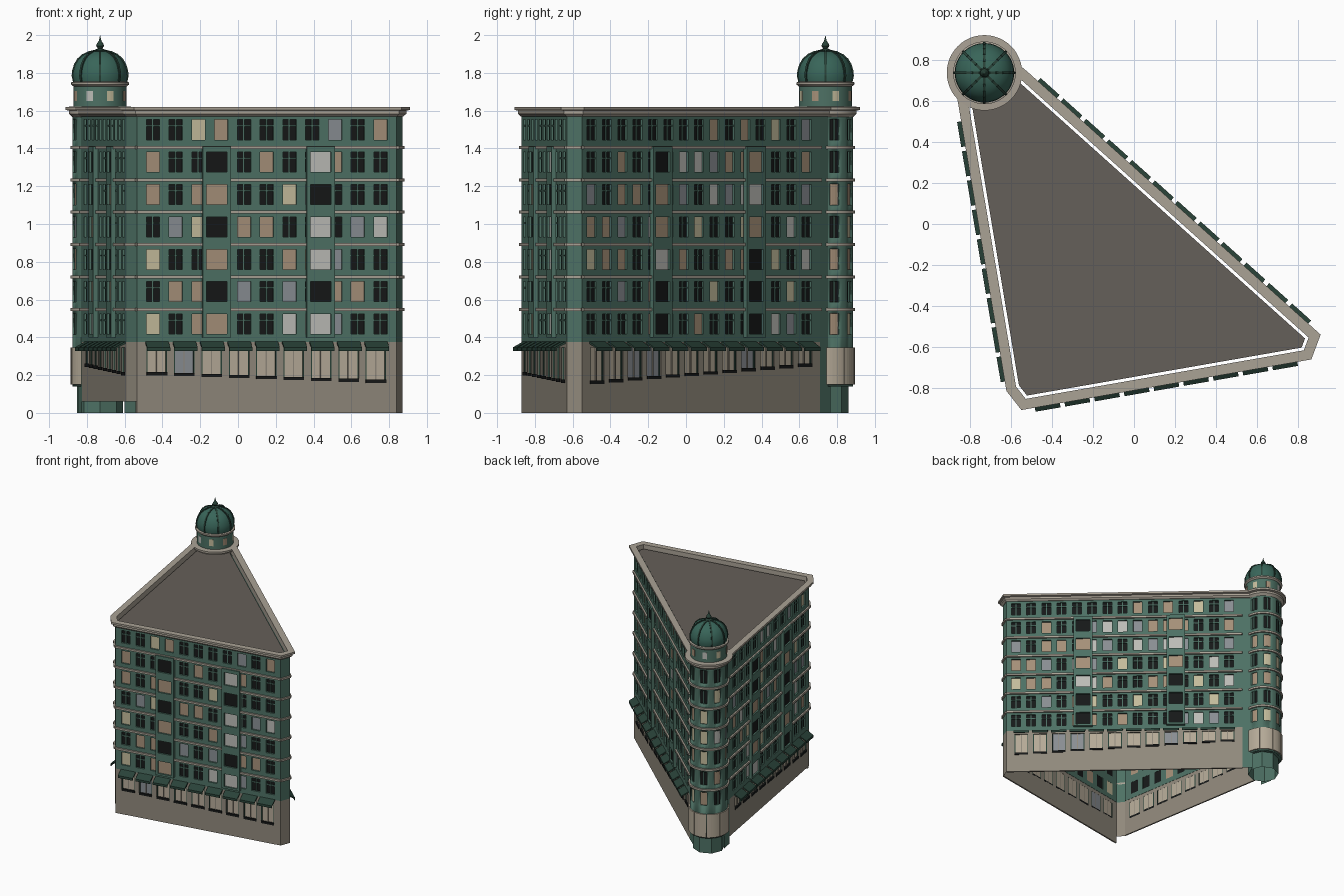
import bpy, bmesh, math, random
from mathutils import Vector

if "Cube" in bpy.data.objects:
    bpy.data.objects.remove(bpy.data.objects["Cube"])

random.seed(4)
COL = {"green": (.075, .165, .128), "dark_green": (.022, .055, .04), "dome_green": (.04, .13, .10),
       "stone": (.28, .25, .2), "trim": (.40, .36, .30), "roof": (.13, .115, .1),
       "glass": (.008, .009, .009), "cream": (.55, .5, .33), "tan": (.38, .28, .19),
       "grey": (.25, .27, .29), "white": (.5, .5, .47), "shop": (.46, .40, .31)}
MAT = {}
for k, c in COL.items():
    MAT[k] = bpy.data.materials.new(k)
    MAT[k].diffuse_color = (*c, 1)
NAMES = list(COL)
SHADES = ["glass"] * 5 + ["cream", "tan", "grey", "white", "tan"]


class Part:
    """Collects faces in one mesh object."""
    def __init__(self, name):
        self.name, self.bm = name, bmesh.new()

    def face(self, pts, mat):
        f = self.bm.faces.new([self.bm.verts.new(p) for p in pts])
        f.material_index = NAMES.index(mat)

    def prism(self, F, u0, u1, prof, mat):
        # profile of (n, z) pairs extruded along u
        a, b = ([F(u, n, z) for n, z in prof] for u in (u0, u1))
        self.face(a[::-1], mat)
        self.face(b, mat)
        for i in range(len(prof)):
            j = (i + 1) % len(prof)
            self.face([a[i], a[j], b[j], b[i]], mat)

    def box(self, F, u0, u1, z0, z1, n0, n1, mat):
        self.prism(F, u0, u1, [(n0, z0), (n1, z0), (n1, z1), (n0, z1)], mat)

    def quad(self, F, u0, u1, z0, z1, n, mat):
        self.face([F(u0, n, z0), F(u1, n, z0), F(u1, n, z1), F(u0, n, z1)], mat)

    def sheet(self, F, us, zs, holes, mat):
        # grid of quads that leaves out the holes
        for u0, u1 in zip(us, us[1:]):
            for z0, z1 in zip(zs, zs[1:]):
                u, z = (u0 + u1) / 2, (z0 + z1) / 2
                if u1 - u0 > 1e-6 and not any(a < u < b and c < z < d for a, b, c, d in holes):
                    self.quad(F, u0, u1, z0, z1, 0, mat)

    def done(self, thick=0, smooth=False, weld=True):
        if weld:
            bmesh.ops.remove_doubles(self.bm, verts=self.bm.verts, dist=1e-5)
        if not thick:
            bmesh.ops.recalc_face_normals(self.bm, faces=self.bm.faces)
        me = bpy.data.meshes.new(self.name)
        self.bm.to_mesh(me)
        for n in NAMES:
            me.materials.append(MAT[n])
        ob = bpy.data.objects.new(self.name, me)
        bpy.context.collection.objects.link(ob)
        if thick:
            m = ob.modifiers.new("thickness", "SOLIDIFY")
            m.thickness, m.offset = thick, -1
        if smooth:
            bpy.ops.object.select_all(action='DESELECT')
            ob.select_set(True)
            bpy.context.view_layer.objects.active = ob
            bpy.ops.object.shade_smooth_by_angle(angle=math.radians(35))


def wall_frame(p, q):
    p, q = Vector((*p, 0)), Vector((*q, 0))
    d = (q - p).normalized()
    out = Vector((d.y, -d.x, 0))
    return (lambda u, n, z: p + d * u + out * n + Vector((0, 0, z))), (q - p).length


FLOORS = [.47 + .1715 * i for i in range(7)]
TOP, BASE = 1.59, .375


def facade(name, p, q, n, lo, hi, bays, shops, slo, shi, sill0, sill1, bottom):
    F, L = wall_frame(p, q)
    cs = [L * (lo + (hi - lo) * i / (n - 1)) for i in range(n)]
    ss = [L * (slo + (shi - slo) * i / (shops - 1)) for i in range(shops)]
    w, h, sw = .036, .053, .055
    # upper wall with window openings
    wall = Part(name + "_wall")
    holes = [(c - w, c + w, z - h, z + h) for c in cs for z in FLOORS]
    us = sorted([0, L] + [c + s for c in cs for s in (-w, w)])
    wall.sheet(F, us, sorted([BASE, TOP] + [z + s for z in FLOORS for s in (-h, h)]), holes, "green")
    wall.done(.014)
    # window panes and crossbars
    win = Part(name + "_windows")
    for a, b, c, d in holes:
        m = random.choice(SHADES)
        win.quad(F, a, b, c, d, -.013, m)
        if m == "glass":
            win.box(F, (a + b) / 2 - .004, (a + b) / 2 + .004, c, d, -.012, -.005, "green")
            win.box(F, a, b, d - .036, d - .029, -.012, -.005, "green")
    win.done(weld=False)
    # projecting bays
    bay, bw = Part(name + "_bays"), .075
    for c in (L * b for b in bays):
        for s in (-1, 1):
            e = sorted((c + s * bw, c + s * .055))
            bay.box(F, *e, .4, 1.41, 0, .025, "green")
        edges = [.4] + [z + s for z in FLOORS[:6] for s in (-h, h)] + [1.41]
        for z0, z1 in zip(edges[::2], edges[1::2]):
            bay.box(F, c - .055, c + .055, z0, z1, 0, .025, "green")
        for z in FLOORS[:6]:
            bay.quad(F, c - .055, c + .055, z - h, z + h, .012, random.choice(["glass", "glass", "tan", "white"]))
    bay.done(weld=False)
    # floor bands, broken by the bays
    band = Part(name + "_bands")
    cuts = [0] + [L * b + s * bw for b in bays for s in (-1, 1)] + [L]
    for z in FLOORS[:6]:
        zc = z + .078
        for a, b in ([(0, L)] if z == FLOORS[5] else zip(cuts[::2], cuts[1::2])):
            band.box(F, a, b, zc - .008, zc + .008, 0, .013, "trim")
    band.done(weld=False)
    # street level: shop openings whose sills follow the slope, and awnings
    base, shop, awn = Part(name + "_base"), Part(name + "_shops"), Part(name + "_awnings")
    sills = [sill0 + (sill1 - sill0) * i / (shops - 1) for i in range(shops)]
    mids = [0] + [(a + b) / 2 for a, b in zip(ss, ss[1:])] + [L]
    for c, z, a, b in zip(ss, sills, mids, mids[1:]):
        base.sheet(F, [a, c - sw, c + sw, b], [bottom, z, .345, BASE], [(c - sw, c + sw, z, .345)], "stone")
        shop.quad(F, c - sw, c + sw, z, .345, -.011, random.choice(["shop"] * 9 + ["grey"]))
        shop.box(F, c - sw, c + sw, z - .006, z + .011, -.012, .004, "glass")
        for s in (-1, 0, 1):
            shop.box(F, c + s * .052 - .003, c + s * .052 + .003, z, .345, -.012, -.004, "dark_green" if s else "stone")
        awn.prism(F, c - .062, c + .062, [(0, .378), (.055, .347), (.055, .328), (.049, .328), (.049, .342), (0, .366)], "dark_green")
    base.done(.012)
    shop.done(weld=False)
    awn.done()


P = [(-.845, .70), (-.825, .60), (-.59, -.80), (-.535, -.87), (.84, -.63), (.87, -.55), (-.535, .71), (-.60, .765)]
facade("left", P[1], P[2], 11, .07, .93, (.30, .70), 9, .11, .93, .25, .205, .06)
facade("front", P[3], P[4], 11, .062, .938, (.305, .705), 9, .077, .92, .205, .165, 0)
facade("back", P[5], P[6], 15, .04, .944, (.325, .718), 12, .063, .937, .16, .25, 0)

# narrow corner walls and tower joins
corners = Part("corner_walls")
for i, low in ((0, "green"), (2, "stone"), (4, "stone"), (6, "green")):
    F, L = wall_frame(P[i], P[i + 1])
    corners.quad(F, 0, L, .06 if i == 2 else 0, BASE, 0, low)
    corners.quad(F, 0, L, BASE, TOP, 0, "green")
    if i in (2, 4):
        for z in FLOORS[:6]:
            corners.box(F, 0, L, z + .07, z + .086, 0, .013, "trim")
corners.done(weld=False)


def offset(path, n):
    v = [Vector(p) for p in path]
    out = []
    for i, p in enumerate(v):
        ds = [(v[j + 1] - v[j]).normalized() for j in (i - 1, i) if 0 <= j < len(v) - 1]
        ns = [Vector((d.y, -d.x)) for d in ds]
        m = sum(ns, Vector((0, 0))).normalized()
        out.append(p + m * n / m.dot(ns[0]))
    return out


# stepped cornice and flat roof
prof = [(-.015, 1.57), (.004, 1.57), (.018, 1.583), (.018, 1.6), (.035, 1.604), (.035, 1.62), (-.015, 1.62)]
rings = [[Vector((*p, z)) for p in offset(P, n)] for n, z in prof]
cor = Part("cornice")
for a, b in zip(rings, rings[1:] + rings[:1]):
    for i in range(len(P) - 1):
        cor.face([a[i], a[i + 1], b[i + 1], b[i]], "trim")
cor.done()
roof = Part("roof")
roof.face([(*p, 1.59) for p in offset(P, -.03)], "roof")
roof.done()

# round corner tower
CX, CY = -.73, .738
def tube(r):
    return lambda u, n, z: Vector((CX + (r + n) * math.cos(u), CY + (r + n) * math.sin(u), z))


def lathe(name, prof, mat, seg=48, smooth=True):
    part, F = Part(name), tube(0)
    for (r0, z0), (r1, z1) in zip(prof, prof[1:]):
        for i in range(seg):
            a, b = (2 * math.pi * k / seg for k in (i, i + 1))
            pts = [F(a, r0, z0), F(b, r0, z0), F(b, r1, z1), F(a, r1, z1)]
            part.face(pts[:3] if r1 == 0 else pts[1:] if r0 == 0 else pts, mat)
    part.done(smooth=smooth)


STEP = math.radians(7.5)
F = tube(.146)
ANG = [(k * 6 + 1.5) * STEP for k in range(8)]
body, panes = Part("tower_wall"), Part("tower_windows")
us = [(i + .0) * STEP for i in range(49)]
holes = [(round(a / STEP - .01) * STEP, (round(a / STEP - .01) + 3) * STEP, z - .055, z + .055) for a in ANG for z in FLOORS]
body.sheet(F, us, sorted([.14, TOP] + [z + s for z in FLOORS for s in (-.055, .055)]), holes, "green")
body.done(.012, smooth=True)
for a, b, c, d in holes:
    m = random.choice(SHADES)
    for k in range(3):
        panes.quad(F, a + k * STEP, a + (k + 1) * STEP, c, d, -.011, m)
    if m == "glass":
        panes.box(F, (a + b) / 2 - .03, (a + b) / 2 + .03, c, d, -.01, -.003, "green")
panes.done(weld=False)
for i, z in enumerate(FLOORS[:6]):
    lathe(f"tower_band_{i}", [(.146, z + .07), (.158, z + .07), (.158, z + .086), (.146, z + .086)], "trim")
lathe("tower_foot", [(.122, 0), (.122, .14), (.146, .14)], "green", 8, False)
# curved shopfront panels round the tower base
panels = Part("tower_panels")
for k in range(-1, 6):
    for j in range(6):
        a = math.radians(2 + 39 * k + 6.2 * j)
        panels.box(F, a, a + math.radians(6.2), .15, .345, 0, .01, "shop")
panels.done(weld=False)

lathe("tower_cornice", [(.14, 1.56), (.15, 1.57), (.165, 1.583), (.165, 1.6), (.184, 1.604), (.184, 1.62), (.13, 1.622)], "trim")
lathe("dome_drum", [(.14, 1.62), (.14, 1.74)], "green")
lathe("dome_ring", [(.14, 1.728), (.153, 1.738), (.153, 1.75), (.13, 1.755)], "trim")
lights = Part("drum_windows")
for k in range(8):
    a = math.radians(22.5 + 45 * k)
    for s in (-.13, 0):
        lights.box(tube(.139), a + s, a + s + .13, 1.65, 1.705, 0, .003, ["cream", "tan", "white"][k % 3])
lights.done(weld=False)

# ribbed dome and finial
dome = [(.138, 1.75), (.145, 1.78), (.142, 1.81), (.131, 1.845), (.112, 1.875), (.085, 1.897), (.052, 1.912), (.02, 1.918), (0, 1.919)]
lathe("dome", dome, "dome_green")
ribs = Part("dome_ribs")
for k in range(8):
    a = math.pi / 4 * k
    R = lambda s, r, z: tube(0)(a, r, z) + Vector((-math.sin(a), math.cos(a), 0)) * s
    for (r0, z0), (r1, z1) in zip(dome[:7], dome[1:8]):
        ribs.prism(R, -.006, .006, [(r0 - .006, z0), (r0 + .006, z0 + .003), (r1 + .006, z1 + .005), (r1 - .006, z1)], "dark_green")
ribs.done(weld=False)
lathe("finial", [(.026, 1.91), (.026, 1.922), (.012, 1.93), (.021, 1.943), (.018, 1.953), (.007, 1.97), (0, 2.0)], "dark_green", 16)

for m in bpy.data.materials:
    if m.users and not m.is_grease_pencil:
        m.use_nodes = True
        m.node_tree.nodes["Principled BSDF"].inputs["Base Color"].default_value = m.diffuse_color
